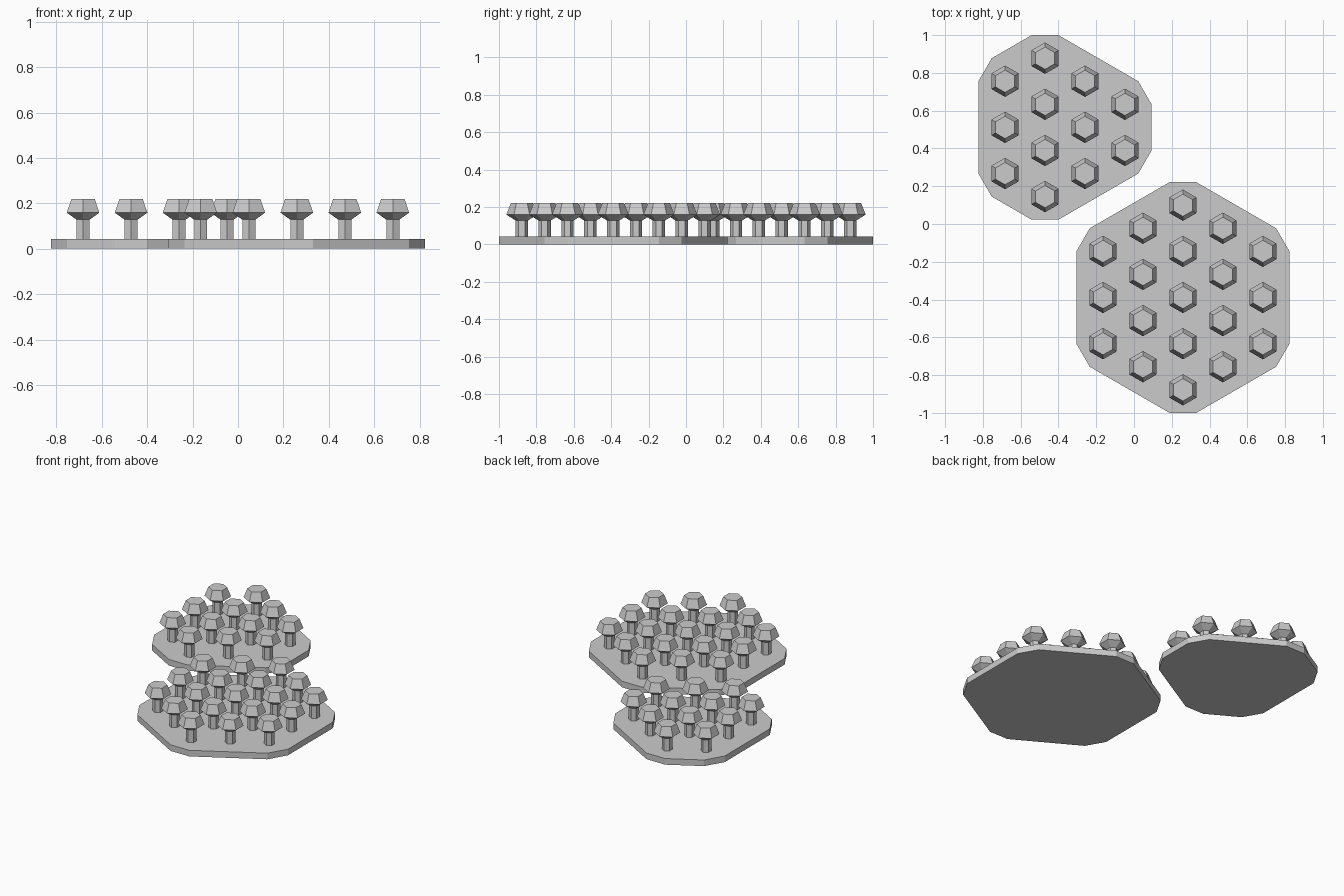
import bpy, bmesh, math

if "Cube" in bpy.data.objects:
    bpy.data.objects.remove(bpy.data.objects["Cube"])

STEP = 0.2443                    # distance between neighbouring cells
CELL_R = STEP / math.sqrt(3)     # corner radius of a hexagonal cell
COL = CELL_R * 1.5               # distance between columns
PLATE_TOP = 0.042

grey = bpy.data.materials.new("stone grey")
grey.diffuse_color = (0.6, 0.6, 0.6, 1)
grey.use_nodes = True
grey.node_tree.nodes["Principled BSDF"].inputs["Base Color"].default_value = grey.diffuse_color


def add_object(name, bm):
    bmesh.ops.recalc_face_normals(bm, faces=bm.faces)
    mesh = bpy.data.meshes.new(name)
    bm.to_mesh(mesh)
    bm.free()
    mesh.materials.append(grey)
    obj = bpy.data.objects.new(name, mesh)
    bpy.context.collection.objects.link(obj)
    return obj


def hexagon(bm, x, y, z, r, turn=0.0):
    return [bm.verts.new((x + r * math.cos(turn + i * math.pi / 3),
                          y + r * math.sin(turn + i * math.pi / 3), z))
            for i in range(6)]


# Slab made of joined hexagonal cells
def make_plate(name, cells):
    bm = bmesh.new()
    for x, y in cells:
        bm.faces.new(hexagon(bm, x, y, 0, CELL_R))
    bmesh.ops.remove_doubles(bm, verts=bm.verts, dist=0.001)
    bmesh.ops.dissolve_faces(bm, faces=bm.faces[:], use_verts=True)
    top = bmesh.ops.extrude_face_region(bm, geom=bm.faces[:], use_keep_orig=True)
    moved = [v for v in top["geom"] if isinstance(v, bmesh.types.BMVert)]
    bmesh.ops.translate(bm, verts=moved, vec=(0, 0, PLATE_TOP))
    add_object(name, bm)


# Mushroom-shaped peg: six-sided stem with a flared cap
def make_peg_mesh():
    bm = bmesh.new()
    profile = [(0.033, PLATE_TOP), (0.033, 0.128), (0.083, 0.159), (0.059, 0.22)]
    rings = [hexagon(bm, 0, 0, z, r, math.pi / 6) for r, z in profile]
    for low, high in zip(rings, rings[1:]):
        for i in range(6):
            j = (i + 1) % 6
            bm.faces.new((low[i], low[j], high[j], high[i]))
    bm.faces.new(rings[0][::-1])
    bm.faces.new(rings[-1])
    return bm


# Columns of cells, centred on y
def grid(x, y, counts):
    return [(x + c * COL, y + (k - (n - 1) / 2) * STEP)
            for c, n in counts for k in range(n)]


large = grid(0.259, -1 + 2.5 * STEP, [(-2, 3), (-1, 4), (0, 5), (1, 4), (2, 3)])
small = grid(-0.471, 1 - 2 * STEP, [(-1, 3), (0, 4), (1, 3), (2, 2)])

make_plate("large_plate", large)
make_plate("small_plate", small)

first = add_object("peg", make_peg_mesh())
first.location = (*large[0], 0)
for x, y in (large + small)[1:]:
    peg = bpy.data.objects.new("peg", first.data)
    peg.location = (x, y, 0)
    bpy.context.collection.objects.link(peg)
